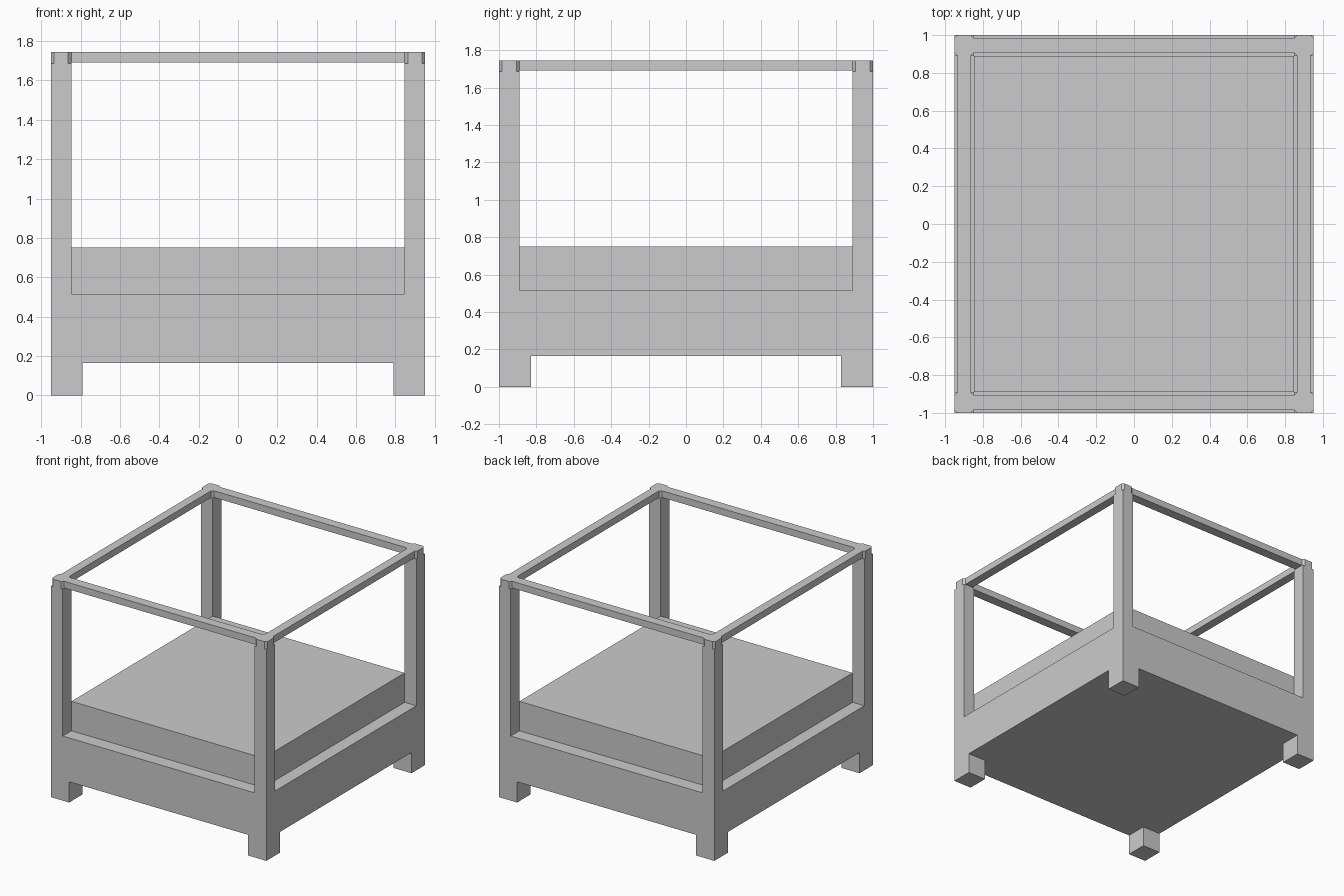
import bpy
import bmesh

if "Cube" in bpy.data.objects:
    bpy.data.objects.remove(bpy.data.objects["Cube"])

HX, HY = 0.95, 1.0            # outer half sizes
IX, IY = 0.847, 0.89          # inner faces of the posts
CH = 0.016                    # corner chamfer on post tops
BASE_Z, RIM_Z, BED_Z = 0.165, 0.515, 0.75
CAP_Z, RAIL_Z, TOP_Z = 1.685, 1.69, 1.744


def prism(bm, pts, z0, z1):
    """Extrude a flat outline from z0 to z1."""
    face = bm.faces.new([bm.verts.new((x, y, z0)) for x, y in pts])
    up = bmesh.ops.extrude_face_region(bm, geom=[face])["geom"]
    for v in up:
        if isinstance(v, bmesh.types.BMVert):
            v.co.z = z1


def rect(x0, x1, y0, y1):
    return [(x0, y0), (x1, y0), (x1, y1), (x0, y1)]


def octagon(x0, x1, y0, y1, c):
    return [(x0 + c, y0), (x1 - c, y0), (x1, y0 + c), (x1, y1 - c),
            (x1 - c, y1), (x0 + c, y1), (x0, y1 - c), (x0, y0 + c)]


def make(name, sections, mirror=(False, False)):
    """Build an object from stacked prisms, mirrored across x and/or y."""
    bm = bmesh.new()
    for pts, z0, z1 in sections:
        prism(bm, pts, z0, z1)
    bmesh.ops.recalc_face_normals(bm, faces=bm.faces)
    mesh = bpy.data.meshes.new(name)
    bm.to_mesh(mesh)
    bm.free()
    ob = bpy.data.objects.new(name, mesh)
    bpy.context.collection.objects.link(ob)
    if any(mirror):
        mod = ob.modifiers.new("mirror", "MIRROR")
        mod.use_axis = (mirror[0], mirror[1], False)
        mod.use_mirror_merge = False
    return ob


# Bed base and mattress
make("bed_base", [(rect(-HX, HX, -HY, HY), BASE_Z, RIM_Z)])
make("mattress", [(rect(-IX, IX, -IY, IY), RIM_Z, BED_Z)])

# Four short feet
make("feet", [(rect(0.79, HX, 0.83, HY), 0, BASE_Z)], (True, True))

# Four posts: square shaft with a chamfered cap block
make("canopy_posts", [(rect(IX, HX, IY, HY), RIM_Z, CAP_Z),
                      (octagon(IX, HX, IY, HY, CH), CAP_Z, TOP_Z)], (True, True))

# Canopy rails running between the cap blocks
make("front_back_rails", [(rect(-IX, IX, IY + CH, HY - CH), RAIL_Z, TOP_Z)], (False, True))
make("side_rails", [(rect(IX + CH, HX - CH, -IY, IY), RAIL_Z, TOP_Z)], (True, False))
